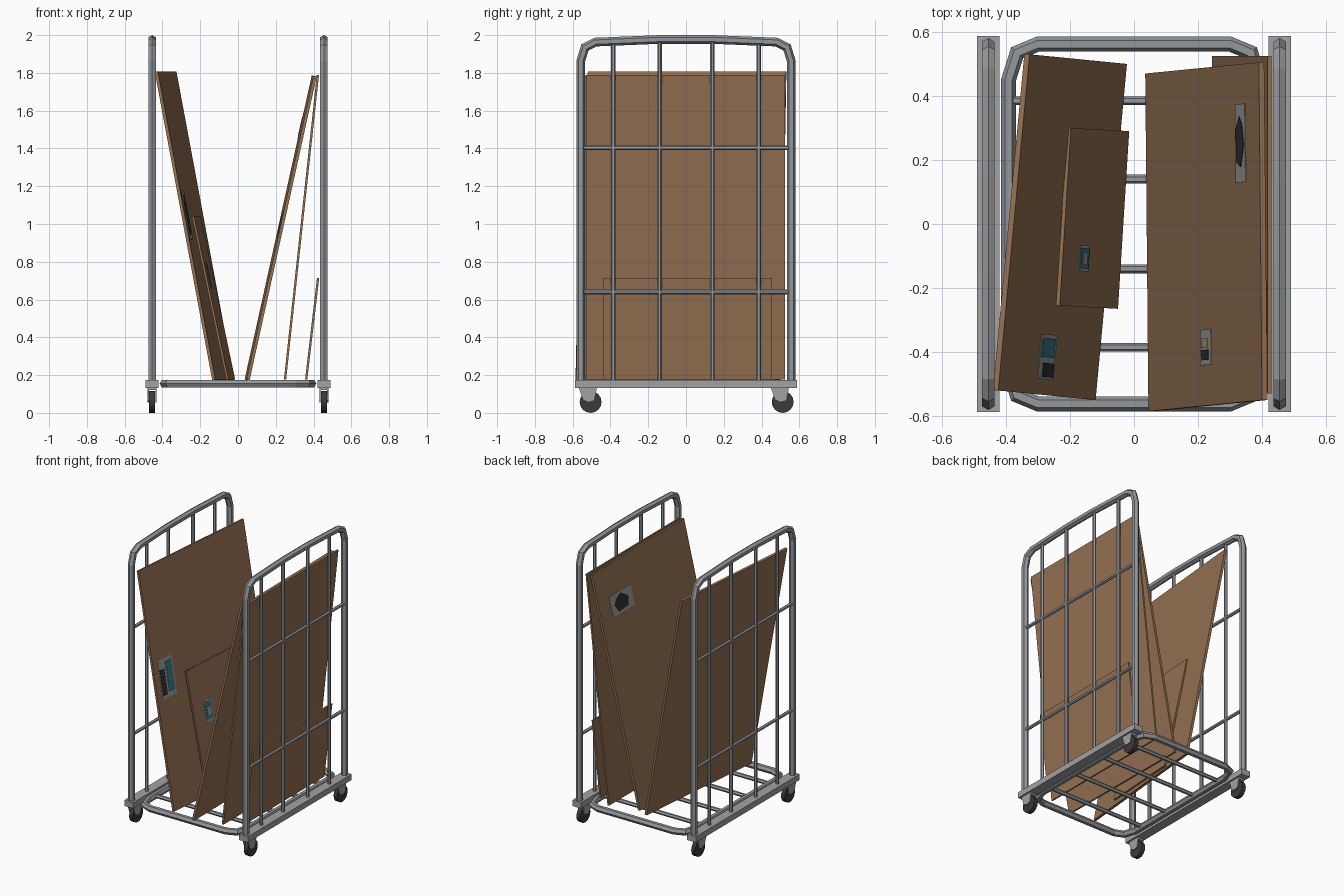
import bpy, bmesh, math
from mathutils import Vector as V

if "Cube" in bpy.data.objects:
    bpy.data.objects.remove(bpy.data.objects["Cube"])


def material(name, rgb):
    m = bpy.data.materials.new(name)
    m.diffuse_color = (*rgb, 1)
    m.use_nodes = True
    m.node_tree.nodes["Principled BSDF"].inputs["Base Color"].default_value = m.diffuse_color
    return m


TUBE = material("tube_steel", (0.30, 0.315, 0.335))
RAIL = material("rail_grey", (0.36, 0.36, 0.36))
RUBBER = material("dark_rubber", (0.045, 0.04, 0.043))
CARD = material("cardboard", (0.30, 0.165, 0.085))
PAPER = material("label_grey", (0.33, 0.33, 0.32))
TEAL = material("label_teal", (0.04, 0.19, 0.27))
INK = material("label_ink", (0.03, 0.028, 0.032))
TAN = material("label_tan", (0.45, 0.33, 0.17))


def finish(bm, name, mat):
    bmesh.ops.recalc_face_normals(bm, faces=bm.faces)
    me = bpy.data.meshes.new(name)
    bm.to_mesh(me)
    bm.free()
    me.materials.append(mat)
    ob = bpy.data.objects.new(name, me)
    bpy.context.collection.objects.link(ob)
    return ob


def sweep(bm, path, r, n, closed=False, sides=6):
    """Mitred tube along a path lying in the plane with normal n."""
    path, n, rings = [V(p) for p in path], V(n), []
    cnt = len(path)
    for i, p in enumerate(path):
        a = path[i - 1] if (closed or i) else None
        b = path[(i + 1) % cnt] if (closed or i < cnt - 1) else None
        d1 = (p - a).normalized() if a is not None else (b - p).normalized()
        d2 = (b - p).normalized() if b is not None else d1
        t = (d1 + d2).normalized()
        side = t.cross(n).normalized() / max(0.4, t.dot(d1))
        rings.append([bm.verts.new(p + r * (math.cos(k * math.tau / sides) * side
                                            + math.sin(k * math.tau / sides) * n))
                      for k in range(sides)])
    for i in range(cnt if closed else cnt - 1):
        A, B = rings[i], rings[(i + 1) % cnt]
        for k in range(sides):
            j = (k + 1) % sides
            bm.faces.new((A[k], A[j], B[j], B[k]))
    if not closed:
        bm.faces.new(rings[0])
        bm.faces.new(rings[-1])


def prism(bm, pts, depth):
    """Solid from a planar polygon pushed along a vector."""
    a = [bm.verts.new(p) for p in pts]
    b = [bm.verts.new(V(p) + V(depth)) for p in pts]
    bm.faces.new(a)
    bm.faces.new(b)
    for i in range(len(a)):
        j = (i + 1) % len(a)
        bm.faces.new((a[i], a[j], b[j], b[i]))


def box(bm, lo, hi):
    prism(bm, [(lo[0], lo[1], lo[2]), (hi[0], lo[1], lo[2]),
               (hi[0], hi[1], lo[2]), (lo[0], hi[1], lo[2])], (0, 0, hi[2] - lo[2]))


BARS = (-0.385, -0.14, 0.14, 0.385)

# Side frames: bent outer tube, grid bars, bottom rail
half = [(0.558, 0.16), (0.558, 1.86), (0.535, 1.935), (0.48, 1.963), (0.14, 1.977)]
arch = half + [(-y, z) for y, z in reversed(half)]
for sx, side in ((-1, "left"), (1, "right")):
    x = 0.455 * sx
    bm = bmesh.new()
    sweep(bm, [(x, y, z) for y, z in arch], 0.023, (1, 0, 0))
    finish(bm, side + "_frame_tube", TUBE)
    bm = bmesh.new()
    for y in BARS:
        sweep(bm, [(x, y, 0.16), (x, y, 1.965)], 0.012, (1, 0, 0))
    for z in (0.64, 1.403):
        sweep(bm, [(x, -0.55, z), (x, 0.55, z)], 0.012, (1, 0, 0))
    finish(bm, side + "_frame_bars", TUBE)
    bm = bmesh.new()
    box(bm, (x - 0.035, -0.587, 0.133), (x + 0.035, 0.587, 0.175))
    finish(bm, side + "_bottom_rail", RAIL)

# Base: rounded loop with cross bars
bm = bmesh.new()
corner = [(0.392, 0.45), (0.365, 0.535), (0.30, 0.562)]
loop = (corner + [(-x, y) for x, y in reversed(corner)]
        + [(-x, -y) for x, y in corner] + [(x, -y) for x, y in reversed(corner)])
sweep(bm, [(x, y, 0.155) for x, y in loop], 0.023, (0, 0, 1), closed=True)
finish(bm, "base_loop", TUBE)
bm = bmesh.new()
for y in BARS:
    sweep(bm, [(-0.39, y, 0.158), (0.39, y, 0.158)], 0.014, (0, 0, 1))
finish(bm, "base_bars", TUBE)

# Casters: fork cheeks, top plate and wheel
for x in (-0.455, 0.455):
    for y in (-0.505, 0.512):
        bm = bmesh.new()
        prof = [(-0.063, 0.134), (0.033, 0.134), (0.02, 0.064), (-0.012, 0.056), (-0.04, 0.068)]
        for cx in (x - 0.023, x + 0.017):
            prism(bm, [(cx, y + py, pz) for py, pz in prof], (0.006, 0, 0))
        box(bm, (x - 0.023, y - 0.06, 0.12), (x + 0.023, y + 0.03, 0.136))
        finish(bm, "caster_fork", RAIL)
        bm = bmesh.new()
        prism(bm, [(x - 0.015, y + 0.058 * math.cos(k * math.tau / 16),
                    0.058 + 0.058 * math.sin(k * math.tau / 16)) for k in range(16)], (0.03, 0, 0))
        finish(bm, "caster_wheel", RUBBER)


class Panel:
    """Leaning board: bottom front, bottom back, top front corners of its inner face."""

    def __init__(self, name, bf, bb, tf, thick):
        self.o = V(bf)
        self.u, self.v = V(bb) - self.o, V(tf) - self.o
        # inner side is opposite to the thickness direction
        self.n = self.u.cross(self.v).normalized() * (-1 if thick > 0 else 1)
        bm = bmesh.new()
        prism(bm, [self.at(*p) for p in ((0, 0), (1, 0), (1, 1), (0, 1))], -self.n * abs(thick))
        finish(bm, name, CARD)

    def at(self, a, b):
        return self.o + self.u * a + self.v * b

    def shape(self, name, pts, level, mat):
        bm = bmesh.new()
        prism(bm, [self.at(*p) for p in pts], self.n * 0.002 * level)
        finish(bm, name, mat)

    def plate(self, name, u0, u1, v0, v1, level, mat):
        self.shape(name, [(u0, v0), (u1, v0), (u1, v1), (u0, v1)], level, mat)


# Cardboard sheets
Z = 0.177
a = Panel("left_large_board", (-0.12, -0.55, Z), (-0.022, 0.50, Z), (-0.424, -0.52, 1.808), -0.017)
b = Panel("left_small_board", (-0.05, -0.265, Z), (-0.015, 0.29, Z), (-0.232, -0.255, 1.04), -0.012)
c = Panel("right_large_board", (0.045, -0.585, Z), (0.035, 0.47, Z), (0.40, -0.55, 1.785), 0.017)
Panel("right_outer_board", (0.243, -0.53, Z), (0.243, 0.525, Z), (0.417, -0.53, 1.79), 0.012)
Panel("right_small_board", (0.355, -0.44, Z), (0.355, 0.455, Z), (0.418, -0.44, 0.715), 0.012)

# Label on the left large board
a.plate("label_paper", 0.047, 0.18, 0.455, 0.615, 1, PAPER)
a.plate("label_teal_mark", 0.112, 0.168, 0.475, 0.60, 2, TEAL)
a.plate("label_dark_mark", 0.053, 0.095, 0.468, 0.575, 2, INK)

# Label on the left small board
b.plate("label_paper", 0.20, 0.345, 0.555, 0.72, 1, PAPER)
b.plate("label_teal_mark", 0.215, 0.33, 0.57, 0.708, 2, TEAL)
b.plate("label_center", 0.235, 0.305, 0.605, 0.67, 3, PAPER)

# Labels on the right large board
c.plate("label_paper", 0.65, 0.882, 0.79, 0.877, 1, PAPER)
c.shape("label_dark_mark", [(0.71, 0.803), (0.81, 0.80), (0.845, 0.83), (0.82, 0.853),
                            (0.76, 0.868), (0.695, 0.84)], 2, INK)
c.plate("label_paper", 0.12, 0.225, 0.465, 0.56, 1, PAPER)
c.plate("label_dark_mark", 0.135, 0.165, 0.48, 0.54, 2, INK)
c.plate("label_tan_mark", 0.172, 0.20, 0.48, 0.53, 2, TAN)
